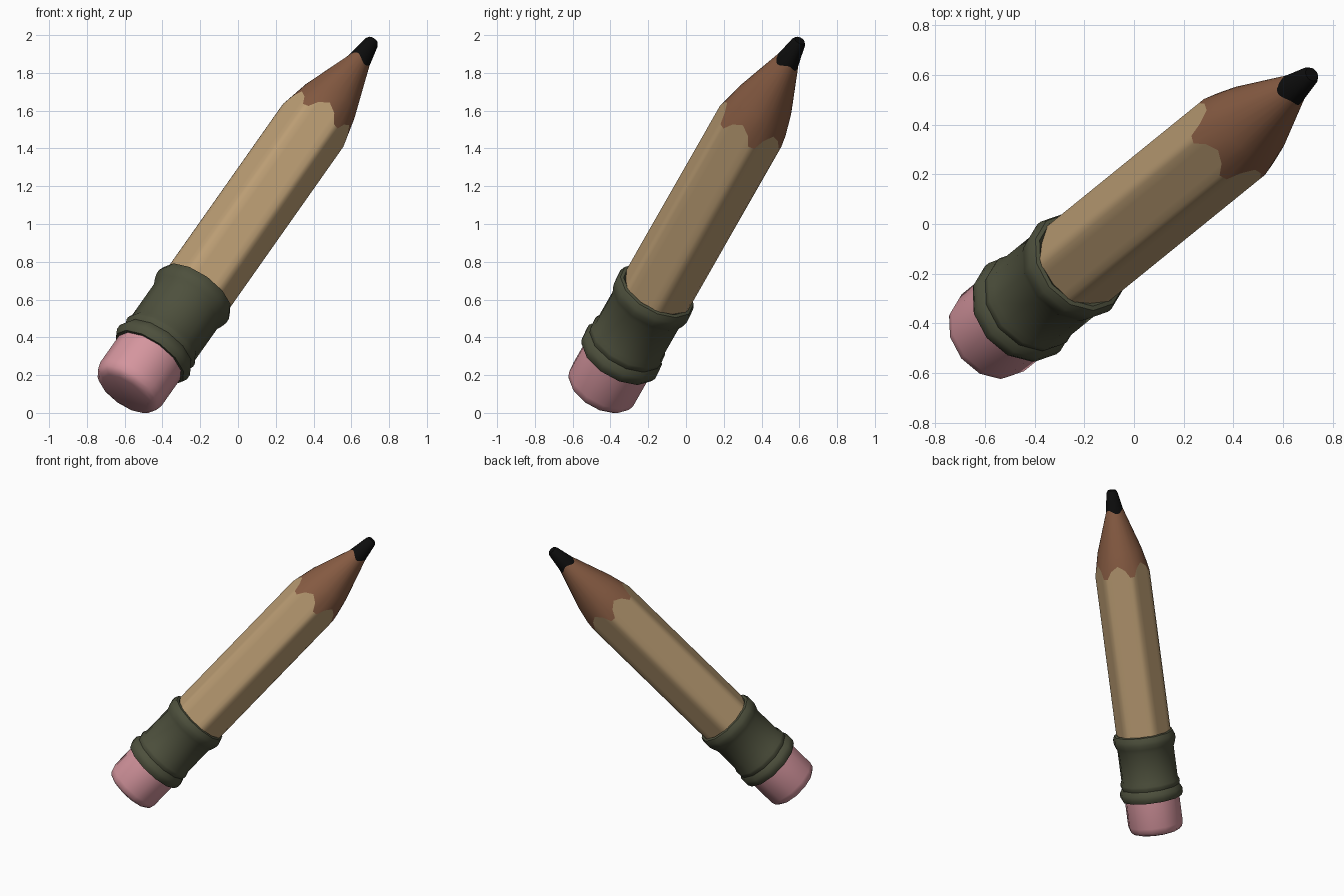
import bpy, bmesh
from math import cos, sin, pi, radians
from mathutils import Matrix, Vector

if "Cube" in bpy.data.objects:
    bpy.data.objects.remove(bpy.data.objects["Cube"])

# Leaning frame of the pencil: "axis" runs from eraser to tip
axis = Vector((0.522, 0.423, 0.741)).normalized()
side = Vector((0, 0, 1)).cross(axis).normalized()
up = axis.cross(side)
FRAME = Matrix.Translation((0.03, 0.047, 1.0)) @ Matrix((side, up, axis)).transposed().to_4x4()


def material(name, rgb):
    m = bpy.data.materials.new(name)
    m.diffuse_color = (*rgb, 1)
    m.use_nodes = True
    m.node_tree.nodes["Principled BSDF"].inputs["Base Color"].default_value = m.diffuse_color
    return m


TAN = material("tan_paint", (0.50, 0.34, 0.175))
WOOD = material("brown_wood", (0.24, 0.105, 0.055))
BLACK = material("black_graphite", (0.004, 0.004, 0.004))
GREEN = material("olive_metal", (0.075, 0.08, 0.046))
PINK = material("pink_rubber", (0.66, 0.30, 0.34))


def loft(name, rings, mat, cap_start=False, cap_end=False, angle=40):
    """Skin a list of rings (equal point counts) and lean the result."""
    bm = bmesh.new()
    loops = [[bm.verts.new(FRAME @ Vector(p)) for p in r] for r in rings]
    n = len(loops[0])
    for a, b in zip(loops, loops[1:]):
        for i in range(n):
            j = (i + 1) % n
            bm.faces.new((a[i], a[j], b[j], b[i]))
    if cap_start:
        bm.faces.new(loops[0][::-1])
    if cap_end:
        bm.faces.new(loops[-1])
    me = bpy.data.meshes.new(name)
    bm.to_mesh(me)
    bm.free()
    me.materials.append(mat)
    ob = bpy.data.objects.new(name, me)
    bpy.context.collection.objects.link(ob)
    bpy.ops.object.select_all(action='DESELECT')
    ob.select_set(True)
    bpy.context.view_layer.objects.active = ob
    bpy.ops.object.shade_smooth_by_angle(angle=radians(angle))
    return ob


# Angles around the shaft: a softened ridge every 60 degrees
ANGLES = [radians(60 * k + o) for k in range(6) for o in (-14, -5, 5, 14, 30)]
APOTHEM = 0.178


def hex_radius(a):
    off = (a + pi / 6) % (pi / 3) - pi / 6          # angle from nearest ridge
    off = max(abs(off), radians(5))
    return APOTHEM / cos(pi / 6 - off)


def ring(radius, height):
    """Ring over the shaft angles; both arguments are functions of the angle."""
    return [(radius(a) * cos(a), radius(a) * sin(a), height(a)) for a in ANGLES]


def circle(r, t, n=12):
    return [(r * cos(2 * pi * i / n), r * sin(2 * pi * i / n), t) for i in range(n)]


# Hexagonal shaft, scalloped where the sharpened cone cuts it
scallop = ring(hex_radius, lambda a: 0.695 + (0.197 - hex_radius(a)) * 4.8)
loft("shaft", [ring(hex_radius, lambda a: -0.6), scallop], TAN)

# Sharpened wood, slightly bulged, ending in a wavy edge
lead_edge = ring(lambda a: 0.063, lambda a: 1.16 + 0.015 * cos(3 * a))
loft("sharpened_wood",
     [scallop, ring(lambda a: 0.158, lambda a: 0.87), lead_edge], WOOD)

# Blunt graphite point
loft("graphite_point",
     [lead_edge, ring(lambda a: 0.039, lambda a: 1.295), ring(lambda a: 0.029, lambda a: 1.312)],
     BLACK, cap_end=True, angle=50)

# Metal collar with a rounded bead at each end
collar = [(0.195, -0.955), (0.216, -0.955), (0.228, -0.93), (0.228, -0.90),
          (0.209, -0.87), (0.216, -0.85), (0.216, -0.835), (0.205, -0.81),
          (0.205, -0.59), (0.218, -0.56), (0.226, -0.53), (0.226, -0.505),
          (0.214, -0.475), (0.197, -0.47), (0.17, -0.49)]
loft("collar", [circle(r, t) for r, t in collar], GREEN, angle=50)

# Eraser with a rounded end
eraser = [(0.142, -1.207), (0.170, -1.198), (0.189, -1.18), (0.199, -1.145), (0.199, -0.92)]
loft("eraser", [circle(r, t) for r, t in eraser], PINK, cap_start=True, angle=60)
